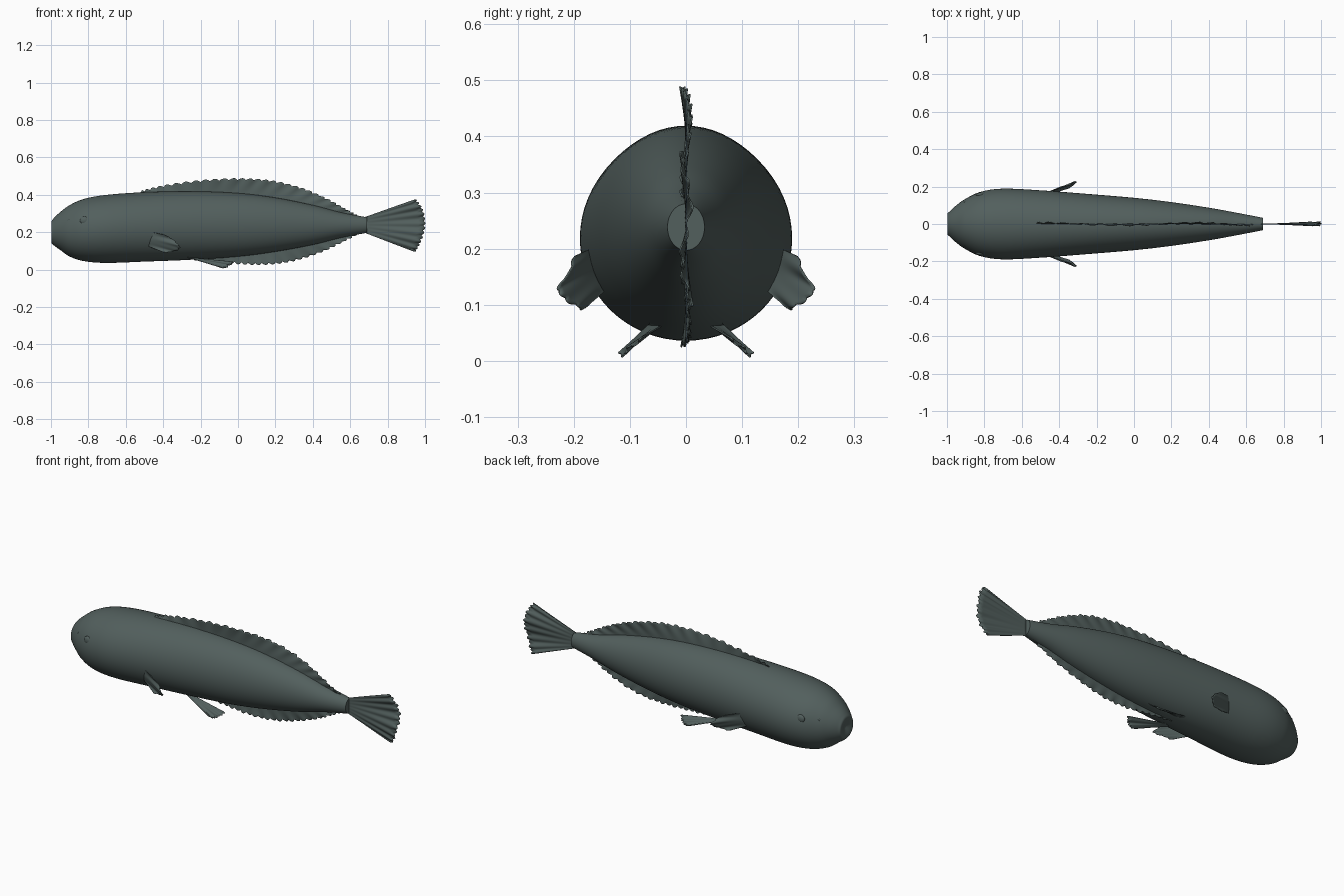
import bpy
import math
from mathutils import Vector

if "Cube" in bpy.data.objects:
    bpy.data.objects.remove(bpy.data.objects["Cube"], do_unlink=True)

skin = bpy.data.materials.new("dark_grey_green_skin")
skin.use_nodes = True
colour = (0.085, 0.115, 0.11, 1)
skin.diffuse_color = colour
skin.node_tree.nodes["Principled BSDF"].inputs["Base Color"].default_value = colour


def spline(points, t):
    """Catmull-Rom curve through the points, t from 0 to 1."""
    last = len(points) - 1
    i = min(int(t * last), last - 1)
    f = t * last - i
    p = [Vector(points[min(max(k, 0), last)]) for k in range(i - 1, i + 3)]
    m1, m2 = (p[2] - p[0]) / 2, (p[3] - p[1]) / 2
    d = p[2] - p[1]
    return p[1] + f * m1 + f * f * (3 * d - 2 * m1 - m2) + f ** 3 * (m1 + m2 - 2 * d)


def finish(obj):
    bpy.ops.object.select_all(action='DESELECT')
    obj.select_set(True)
    bpy.context.view_layer.objects.active = obj
    bpy.ops.object.shade_smooth_by_angle(angle=math.radians(40))


def make(name, verts, faces):
    mesh = bpy.data.meshes.new(name)
    mesh.from_pydata(verts, [], faces)
    mesh.materials.append(skin)
    obj = bpy.data.objects.new(name, mesh)
    bpy.context.collection.objects.link(obj)
    return obj


def fin(name, base, edge, rays, ripple, tooth, side=1):
    """Rayed sheet between a base curve and a free edge."""
    nu, nv = rays * 6, 10
    verts, faces = [], []
    for i in range(nu + 1):
        u = i / nu
        a, b = spline(base, u), spline(edge, u)
        fold = math.sin(u * rays * math.pi)
        wave = math.sin(u * 11 + 1)
        for j in range(nv + 1):
            v = j / nv
            p = a.lerp(b, v) + (b - a).normalized() * tooth * (abs(fold) - 0.6) * v ** 3
            p += Vector(ripple) * v ** 1.5 * (0.35 * fold + 0.65 * wave)
            verts.append((p.x, p.y * side, p.z))
    for i in range(nu):
        for j in range(nv):
            k = i * (nv + 1) + j
            quad = (k, k + 1, k + nv + 2, k + nv + 1)
            faces.append(quad if side > 0 else quad[::-1])
    obj = make(name, verts, faces)
    thick = obj.modifiers.new("thickness", 'SOLIDIFY')
    thick.thickness = 0.003
    thick.offset = 0
    finish(obj)


# Body: x, top, bottom, half width
sections = [
    (-0.985, 0.205, 0.195, 0.006), (-0.998, 0.25, 0.15, 0.05),
    (-0.985, 0.275, 0.13, 0.068), (-0.95, 0.308, 0.105, 0.1),
    (-0.9, 0.345, 0.07, 0.135), (-0.82, 0.379, 0.045, 0.172),
    (-0.7, 0.4, 0.036, 0.189), (-0.5, 0.414, 0.043, 0.18),
    (-0.25, 0.419, 0.053, 0.161), (0, 0.409, 0.07, 0.14),
    (0.2, 0.385, 0.096, 0.117), (0.4, 0.345, 0.133, 0.087),
    (0.55, 0.306, 0.17, 0.06), (0.69, 0.28, 0.197, 0.033)]
rings, sides = 91, 64
verts, faces = [], []
for i in range(rings):
    x, top, low, half = spline([Vector(s) for s in sections], i / (rings - 1))
    for j in range(sides):
        a = math.tau * j / sides
        verts.append((x, half * math.cos(a), (top + low) / 2 + (top - low) / 2 * math.sin(a)))
for i in range(rings - 1):
    for j in range(sides):
        n = (j + 1) % sides
        faces.append((i * sides + j, i * sides + n, (i + 1) * sides + n, (i + 1) * sides + j))
faces.append(range(sides - 1, -1, -1))
faces.append(range((rings - 1) * sides, rings * sides))
body = make("body", verts, faces)
body.data.flip_normals() if body.data.polygons[rings].normal.x > 0.9 else None
finish(body)

# Fins on the centre line
fin("dorsal_fin",
    [(-0.52, 0, 0.405), (-0.2, 0, 0.41), (0.1, 0, 0.39), (0.38, 0, 0.34), (0.64, 0, 0.27)],
    [(-0.52, 0, 0.417), (-0.4, 0, 0.447), (-0.2, 0, 0.475), (0, 0, 0.485),
     (0.17, 0, 0.475), (0.33, 0, 0.438), (0.47, 0, 0.38), (0.58, 0, 0.32), (0.65, 0, 0.28)],
    32, (0, 0.011, 0), 0.012)
fin("anal_fin",
    [(-0.24, 0, 0.065), (0, 0, 0.08), (0.2, 0, 0.105), (0.42, 0, 0.148), (0.64, 0, 0.2)],
    [(-0.24, 0, 0.055), (-0.12, 0, 0.042), (0, 0, 0.033), (0.12, 0, 0.029), (0.24, 0, 0.038),
     (0.36, 0, 0.066), (0.48, 0, 0.11), (0.58, 0, 0.16), (0.66, 0, 0.2)],
    26, (0, 0.009, 0), 0.012)
fin("tail_fin",
    [(0.67, 0, 0.2), (0.67, 0, 0.24), (0.67, 0, 0.278)],
    [(0.945, 0, 0.096), (0.975, 0, 0.15), (0.998, 0, 0.235), (0.985, 0, 0.32), (0.948, 0, 0.375)],
    14, (0, 0.012, 0), 0.012)

# Paired fins, eyes and nostrils
for word, side in (("left", 1), ("right", -1)):
    label = "rear" if side > 0 else "front"
    fin(label + "_side_pectoral_fin",
        [(-0.48, 0.145, 0.125), (-0.475, 0.16, 0.16), (-0.46, 0.17, 0.2)],
        [(-0.4, 0.176, 0.095), (-0.345, 0.197, 0.096), (-0.31, 0.224, 0.118),
         (-0.335, 0.214, 0.15), (-0.39, 0.202, 0.185)],
        7, (0, 0.007, -0.003), 0.008, side)
    fin(label + "_side_pelvic_fin",
        [(-0.27, 0.065, 0.066), (-0.265, 0.052, 0.065), (-0.26, 0.04, 0.064)],
        [(-0.1, 0.117, 0.011), (-0.07, 0.113, 0.011), (-0.045, 0.1, 0.022), (-0.025, 0.08, 0.043)],
        7, (0, 0.003, 0.004), 0.008, side)
    for part, place, size in (("eye", (-0.82, 0.156, 0.262), (0.025, 0.012, 0.022)),
                              ("nostril", (-0.905, 0.114, 0.262), (0.008, 0.007, 0.007))):
        bpy.ops.mesh.primitive_uv_sphere_add(segments=24, ring_count=16, radius=1,
                                             location=(place[0], place[1] * side, place[2]))
        ball = bpy.context.object
        ball.name = label + "_side_" + part
        ball.scale = size
        ball.data.materials.append(skin)
        finish(ball)
